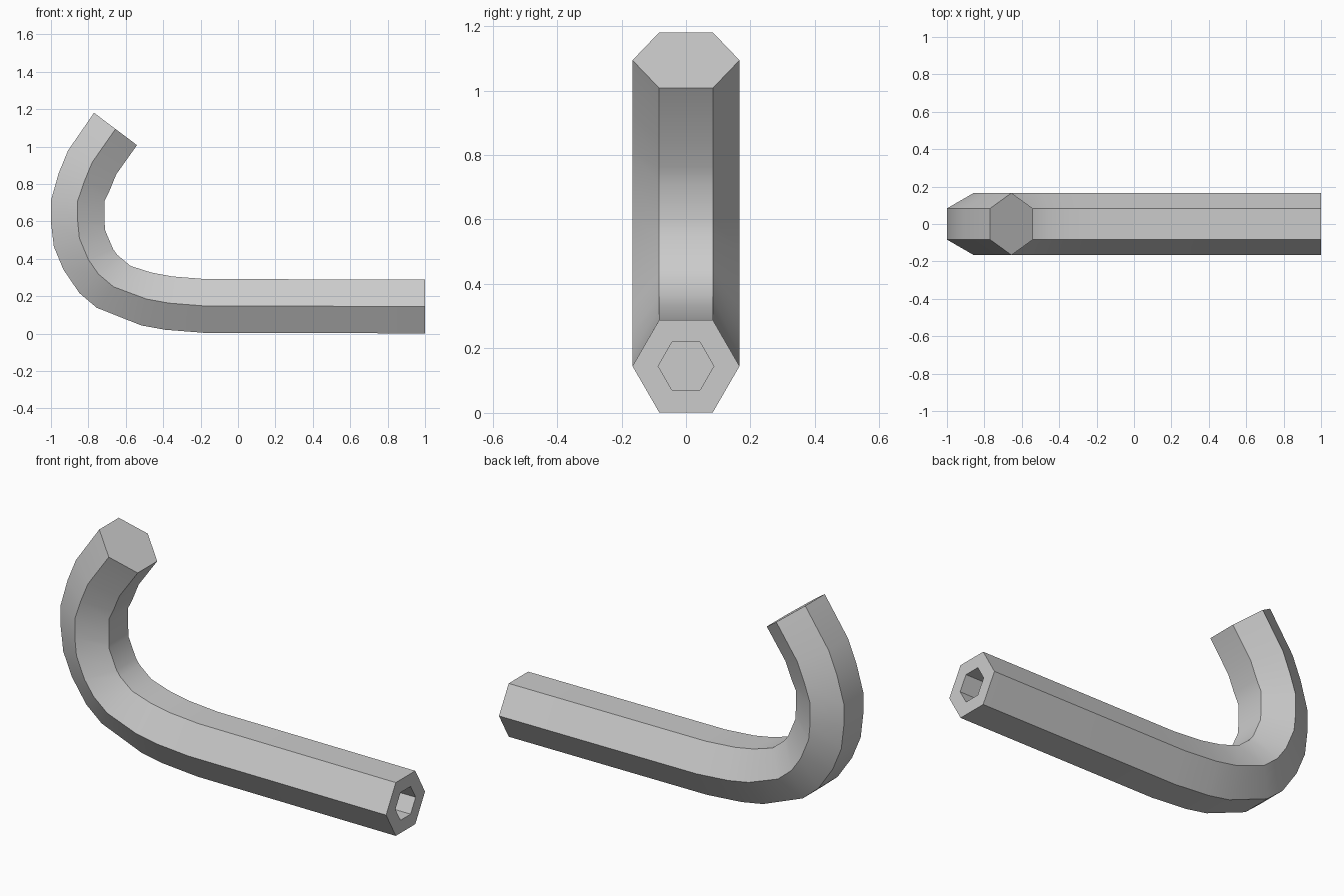
import bpy
import bmesh
from math import sin, cos, pi, radians

cube = bpy.data.objects.get("Cube")
if cube:
    bpy.data.objects.remove(cube, do_unlink=True)

RADIUS = 0.166
SOCKET_SCALE = 0.52
SOCKET_DEPTH = 0.25
BAR_Z = 0.145

# Centre line of the bar: x, z and lean of each section in degrees
path = [
    (1, BAR_Z, 0), (-0.18, 0.148, 1), (-0.37, 0.163, 8), (-0.49, 0.185, 11),
    (-0.665, 0.25, 39), (-0.746, 0.318, 45), (-0.80, 0.396, 68),
    (-0.848, 0.51, 72), (-0.857, 0.60, 90), (-0.857, 0.71, 90),
    (-0.823, 0.81, 109), (-0.78, 0.915, 116), (-0.655, 1.094, 127),
]


def hex_ring(bm, x, z, lean, scale=1.0):
    """Six-sided section, flat on its inner and outer sides."""
    a = radians(lean)
    ring = []
    for i in range(6):
        y = RADIUS * scale * cos(i * pi / 3)
        up = RADIUS * scale * sin(i * pi / 3)
        ring.append(bm.verts.new((x + up * sin(a), y, z + up * cos(a))))
    return ring


def bridge(bm, first, second):
    for i in range(6):
        j = (i + 1) % 6
        bm.faces.new((first[i], first[j], second[j], second[i]))


# Grey metal
metal = bpy.data.materials.new("grey_metal")
metal.use_nodes = True
colour = (0.6, 0.6, 0.6, 1)
metal.diffuse_color = colour
metal.node_tree.nodes["Principled BSDF"].inputs["Base Color"].default_value = colour

# Hooked bar, swept from the socket floor out to the hook tip
bm = bmesh.new()
rings = [hex_ring(bm, 1 - SOCKET_DEPTH, BAR_Z, 0, SOCKET_SCALE),
         hex_ring(bm, 1, BAR_Z, 0, SOCKET_SCALE)]
rings += [hex_ring(bm, x, z, lean) for x, z, lean in path]
for first, second in zip(rings, rings[1:]):
    bridge(bm, first, second)
bm.faces.new(rings[0])
bm.faces.new(rings[-1])
bmesh.ops.recalc_face_normals(bm, faces=bm.faces)

mesh = bpy.data.meshes.new("hooked_hex_bar")
bm.to_mesh(mesh)
bm.free()
mesh.materials.append(metal)
bar = bpy.data.objects.new("hooked_hex_bar", mesh)
bpy.context.collection.objects.link(bar)

# Smooth along the bend, crisp along the six edges
bpy.ops.object.select_all(action="DESELECT")
bar.select_set(True)
bpy.context.view_layer.objects.active = bar
bpy.ops.object.shade_smooth_by_angle(angle=radians(35))
